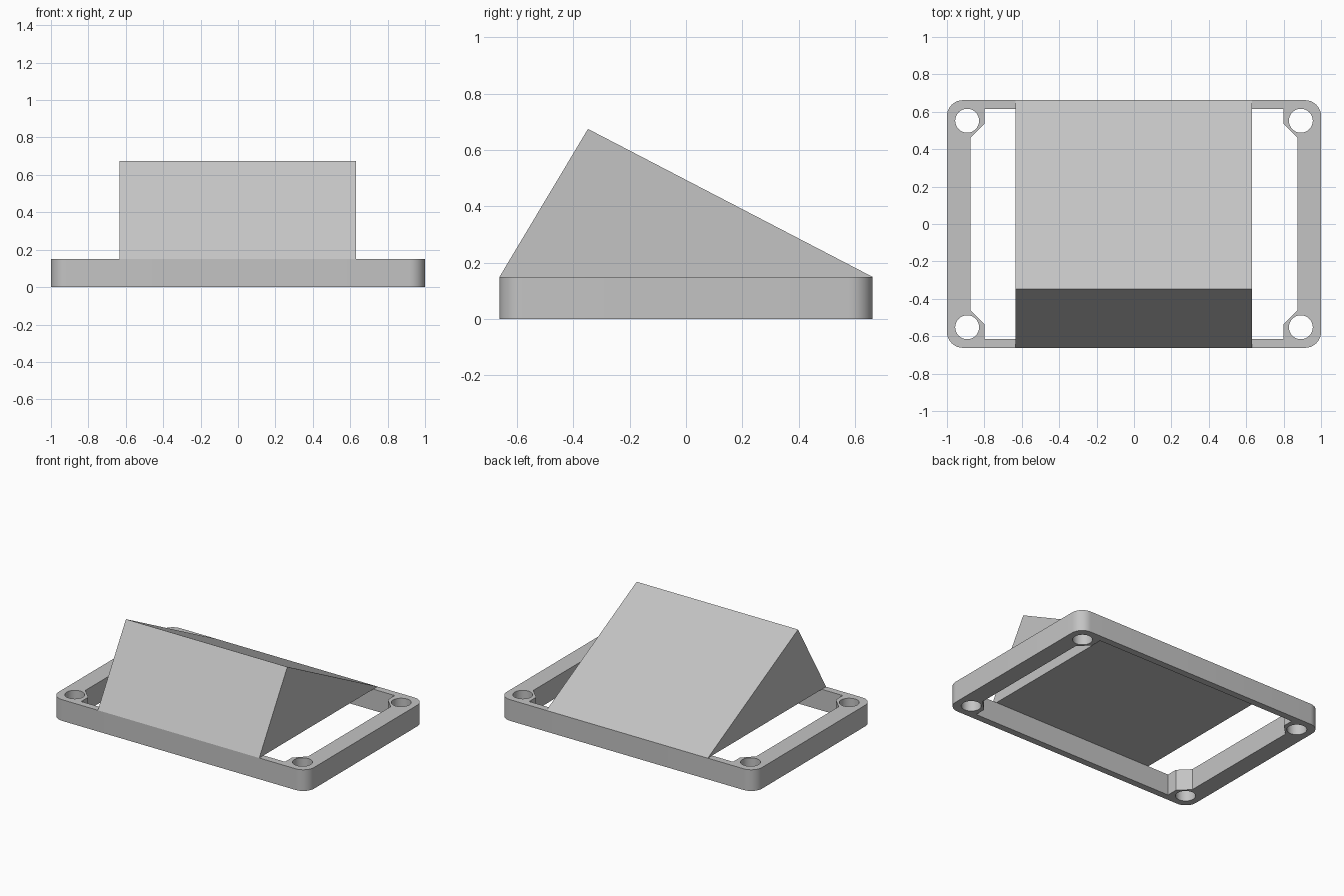
import bpy, bmesh
from math import sin, cos, pi

cube = bpy.data.objects.get("Cube")
if cube:
    bpy.data.objects.remove(cube, do_unlink=True)

grey = bpy.data.materials.new("light_grey")
grey.use_nodes = True
COLOR = (0.55, 0.55, 0.55, 1)
grey.diffuse_color = COLOR
grey.node_tree.nodes["Principled BSDF"].inputs["Base Color"].default_value = COLOR

HALF_X, HALF_Y, FRAME_H = 1.0, 0.662, 0.15
SIGNS = ((1, 1), (-1, 1), (-1, -1), (1, -1))


def arc(cx, cy, r, start, sweep, steps):
    return [(cx + r * cos(start + sweep * i / steps),
             cy + r * sin(start + sweep * i / steps)) for i in range(steps + 1)]


def prism(name, loops, depth_vector, origin):
    """Fill closed outlines (the first outer, the rest holes) and extrude them."""
    bm = bmesh.new()
    for loop in loops:
        vs = [bm.verts.new(origin(p)) for p in loop]
        for i, v in enumerate(vs):
            bm.edges.new((v, vs[(i + 1) % len(vs)]))
    bmesh.ops.triangle_fill(bm, use_beauty=True, use_dissolve=False, edges=bm.edges[:])
    ext = bmesh.ops.extrude_face_region(bm, geom=bm.faces[:], use_keep_orig=True)
    top = [g for g in ext["geom"] if isinstance(g, bmesh.types.BMVert)]
    bmesh.ops.translate(bm, verts=top, vec=depth_vector)
    bmesh.ops.recalc_face_normals(bm, faces=bm.faces[:])
    mesh = bpy.data.meshes.new(name)
    bm.to_mesh(mesh)
    bm.free()
    mesh.materials.append(grey)
    ob = bpy.data.objects.new(name, mesh)
    bpy.context.collection.objects.link(ob)
    bpy.ops.object.select_all(action="DESELECT")
    ob.select_set(True)
    bpy.context.view_layer.objects.active = ob
    bpy.ops.object.shade_smooth_by_angle(angle=pi / 6)
    return ob


# Rounded outer outline, chamfered inner opening and four screw holes
RADIUS = 0.085
outer, inner, holes = [], [], []
for k, (sx, sy) in enumerate(SIGNS):
    outer += arc(sx * (HALF_X - RADIUS), sy * (HALF_Y - RADIUS), RADIUS, k * pi / 2, pi / 2, 10)
    corner = [(0.873, 0.461), (0.798, 0.536), (0.798, 0.614)]
    if sx * sy < 0:
        corner.reverse()
    inner += [(sx * x, sy * y) for x, y in corner]
    holes.append(arc(sx * 0.892, sy * 0.552, 0.064, 0, 2 * pi, 32)[:-1])
prism("mounting_frame", [outer, inner] + holes, (0, 0, FRAME_H), lambda p: (*p, 0))

# Sloped wedge spanning the frame from front to back
side = [(-HALF_Y, FRAME_H), (HALF_Y, FRAME_H), (-0.348, 0.675)]
prism("sloped_wedge", [side], (1.264, 0, 0), lambda p: (-0.634, *p))
